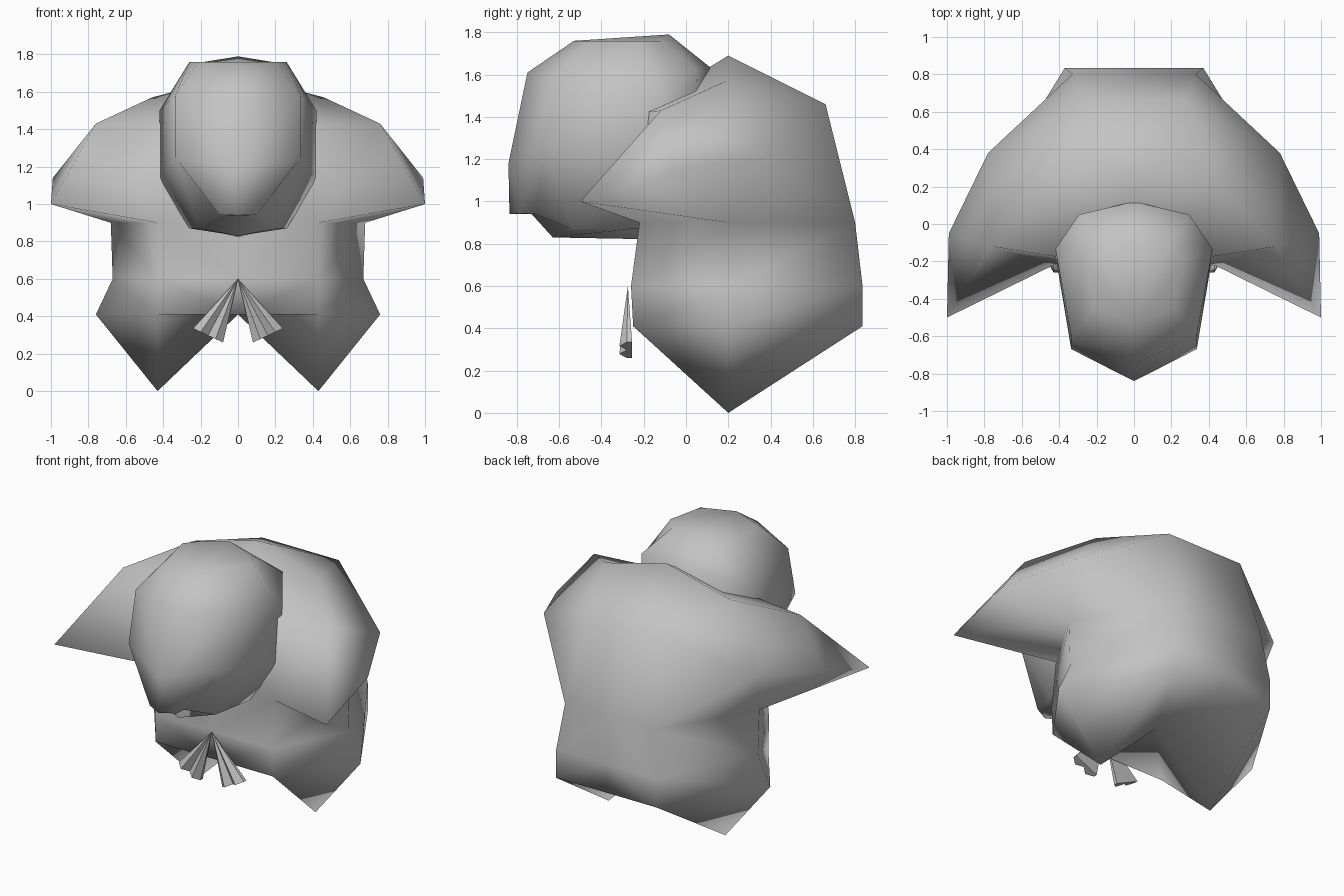
import bpy
import bmesh
from math import radians

old_cube = bpy.data.objects.get("Cube")
if old_cube:
    bpy.data.objects.remove(old_cube, do_unlink=True)

# One plain grey for every part
grey = bpy.data.materials.new("soft_grey")
grey.use_nodes = True
grey.diffuse_color = (0.55, 0.55, 0.55, 1)
shader = grey.node_tree.nodes["Principled BSDF"]
shader.inputs["Base Color"].default_value = grey.diffuse_color
shader.inputs["Roughness"].default_value = 0.8


def make_object(name, bm, smooth_angle):
    """Clean the mesh, make it outward facing and place it in the scene."""
    bmesh.ops.remove_doubles(bm, verts=bm.verts, dist=0.0005)
    bmesh.ops.recalc_face_normals(bm, faces=bm.faces)
    mesh = bpy.data.meshes.new(name)
    bm.to_mesh(mesh)
    bm.free()
    mesh.materials.append(grey)
    obj = bpy.data.objects.new(name, mesh)
    bpy.context.collection.objects.link(obj)
    bpy.ops.object.select_all(action="DESELECT")
    obj.select_set(True)
    bpy.context.view_layer.objects.active = obj
    bpy.ops.object.shade_smooth_by_angle(angle=radians(smooth_angle))


def add_mirrored(bm, points, faces):
    """Add named half faces and their copies across the middle."""
    for side in (1, -1):
        verts = {k: bm.verts.new((side * x, y, z)) for k, (x, y, z) in points.items()}
        for face in faces:
            bm.faces.new([verts[k] for k in face])


# Body: rings for hips, waist and chest, with pointed legs and arms
ring_parts = ("front_mid", "front", "side", "back", "back_mid")
points = {
    "leg": (0.43, 0.2, 0),
    "crotch": (0, 0.2, 0.41),
    "arm_tip": (1, -0.5, 1),
    "cuff": (0.99, -0.05, 1.14),
    "arm_top": (0.76, -0.12, 1.43),
    "elbow": (0.78, 0.38, 1.22),
    "shoulder": (0.46, 0.19, 1.57),
    "collar": (0, -0.24, 1.42),
    "neck": (0, 0.2, 1.69),
    "nape": (0.28, 0.66, 1.46),
    "nape_mid": (0, 0.66, 1.46),
}
rings = {
    "hip": (0.41, -0.25, 0.76, 0.37, 0.835),
    "waist": (0.6, -0.26, 0.67, 0.37, 0.835),
    "chest": (0.9, -0.22, 0.68, 0.33, 0.8),
}
for ring, (z, front, wide, back_x, back) in rings.items():
    spots = ((0, front), (0.43, front), (wide, 0.2), (back_x, back), (0, back))
    for part, (x, y) in zip(ring_parts, spots):
        points[f"{ring}_{part}"] = (x, y, z)

faces = [
    # flat underside and pointed legs
    ("crotch", "hip_front_mid", "hip_front"),
    ("crotch", "hip_back_mid", "hip_back"),
    ("crotch", "hip_front", "leg"),
    ("hip_front", "hip_side", "leg"),
    ("hip_side", "hip_back", "leg"),
    ("hip_back", "crotch", "leg"),
    # arm underside and front
    ("chest_front", "chest_side", "arm_tip"),
    ("chest_side", "cuff", "arm_tip"),
    ("arm_tip", "cuff", "arm_top"),
    ("chest_front", "arm_tip", "arm_top"),
    ("chest_front", "arm_top", "collar"),
    ("chest_front_mid", "chest_front", "collar"),
    # shoulders and back
    ("arm_top", "shoulder", "collar"),
    ("shoulder", "neck", "collar"),
    ("arm_top", "cuff", "elbow"),
    ("arm_top", "elbow", "shoulder"),
    ("shoulder", "elbow", "nape"),
    ("shoulder", "nape", "neck"),
    ("neck", "nape", "nape_mid"),
    ("chest_side", "elbow", "cuff"),
    ("chest_side", "chest_back", "elbow"),
    ("chest_back", "nape", "elbow"),
    ("chest_back", "chest_back_mid", "nape_mid", "nape"),
]
for a, b in zip(ring_parts, ring_parts[1:]):
    for low, high in (("hip", "waist"), ("waist", "chest")):
        faces.append((f"{low}_{a}", f"{low}_{b}", f"{high}_{b}", f"{high}_{a}"))

bm = bmesh.new()
add_mirrored(bm, points, faces)
make_object("body", bm, 180)

# Head: stacked rings; each front and back lifts above or below its sides
head_rings = {
    # side height, half width, front, back, then lift of each part in order
    "chin": (0.87, 0.26, -0.63, -0.1, (-0.04, 0, 0, 0, -0.05)),
    "cheek": (1.13, 0.42, -0.84, 0.11, (0.05, 0.12, 0, 0.05, 0.05)),
    "brow": (1.5, 0.42, -0.75, 0.12, (0.11, 0.08, 0, 0.12, 0.13)),
    "crown": (1.76, 0.26, -0.53, -0.08, (0, 0, 0, 0, 0.03)),
}
# Small muzzle under the face
points = {
    "lip_mid": (0, -0.835, 0.94),
    "lip": (0.1, -0.785, 0.945),
    "jaw": (0.1, -0.71, 0.94),
    "jaw_mid": (0, -0.73, 0.94),
}
for ring, (z, w, front, back, lifts) in head_rings.items():
    depth = back - front
    spots = ((0, front), (w * 0.8, front + depth * 0.18), (w, front + depth * 0.71),
             (w * 0.7, back - depth * 0.08), (0, back))
    for part, (x, y), lift in zip(ring_parts, spots, lifts):
        points[f"{ring}_{part}"] = (x, y, z + lift)

faces = [
    ("cheek_front_mid", "cheek_front", "lip", "lip_mid"),
    ("cheek_front", "chin_front", "jaw", "lip"),
    ("lip_mid", "lip", "jaw", "jaw_mid"),
    ("jaw_mid", "jaw", "chin_front", "chin_front_mid"),
]
for low, high in (("chin", "cheek"), ("cheek", "brow"), ("brow", "crown")):
    for a, b in zip(ring_parts, ring_parts[1:]):
        if low != "chin" or a != "front_mid":
            faces.append((f"{low}_{a}", f"{low}_{b}", f"{high}_{b}", f"{high}_{a}"))
for ring in ("chin", "crown"):
    for a, b in zip(ring_parts[1:], ring_parts[2:]):
        faces.append((f"{ring}_front_mid", f"{ring}_{a}", f"{ring}_{b}"))

bm = bmesh.new()
add_mirrored(bm, points, faces)
make_object("head", bm, 180)

# Tassels: two pleated fans hanging from one point
for name, side in (("left_tassel", 1), ("right_tassel", -1)):
    bm = bmesh.new()
    apex = bm.verts.new((0, -0.275, 0.6))
    pleats = 4
    front_row, back_row = [], []
    for i in range(pleats + 1):
        t = i / pleats
        x = side * (0.08 + 0.16 * t)
        z = 0.26 + 0.075 * t
        y = -0.315 if i % 2 else -0.28
        front_row.append(bm.verts.new((x, y, z)))
        back_row.append(bm.verts.new((x, -0.255, z)))
    for i in range(pleats):
        bm.faces.new((apex, front_row[i], front_row[i + 1]))
        bm.faces.new((apex, back_row[i + 1], back_row[i]))
        bm.faces.new((front_row[i], back_row[i], back_row[i + 1], front_row[i + 1]))
    for i in (0, pleats):
        bm.faces.new((apex, back_row[i], front_row[i]))
    make_object(name, bm, 20)
